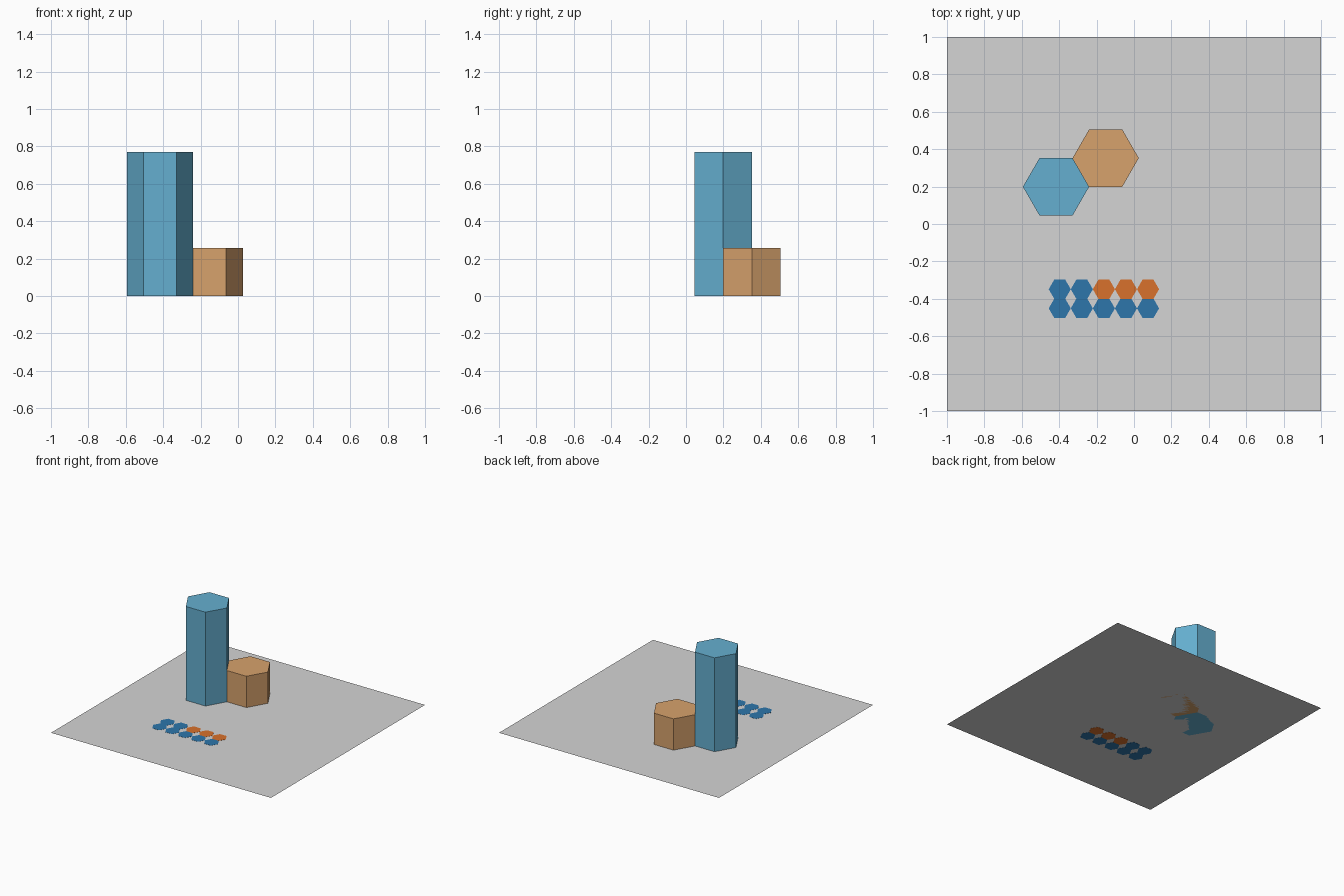
import bpy, bmesh, math

if "Cube" in bpy.data.objects:
    bpy.data.objects.remove(bpy.data.objects["Cube"])


def material(name, rgb):
    m = bpy.data.materials.new(name)
    m.diffuse_color = (*rgb, 1.0)
    m.use_nodes = True
    m.node_tree.nodes["Principled BSDF"].inputs["Base Color"].default_value = m.diffuse_color
    return m


GREY = material("light grey", (0.66, 0.66, 0.66))
SKY = material("sky blue", (0.13, 0.43, 0.63))
TAN = material("tan", (0.68, 0.36, 0.15))
BLUE = material("deep blue", (0.026, 0.18, 0.41))
ORANGE = material("orange", (0.69, 0.165, 0.025))


def add_object(name, bm, mat):
    me = bpy.data.meshes.new(name)
    bmesh.ops.recalc_face_normals(bm, faces=bm.faces)
    bm.to_mesh(me)
    bm.free()
    me.materials.append(mat)
    ob = bpy.data.objects.new(name, me)
    bpy.context.collection.objects.link(ob)
    return ob


def hex_prism(name, x, y, radius, z0, z1, mat):
    """Closed hexagonal prism with points along x."""
    bm = bmesh.new()
    ring = [bm.verts.new((x + radius * math.cos(i * math.pi / 3),
                          y + radius * math.sin(i * math.pi / 3), z0))
            for i in range(6)]
    base = bm.faces.new(ring)
    top = bmesh.ops.extrude_face_region(bm, geom=[base], use_keep_orig=True)
    verts = [g for g in top["geom"] if isinstance(g, bmesh.types.BMVert)]
    bmesh.ops.translate(bm, verts=verts, vec=(0, 0, z1 - z0))
    return add_object(name, bm, mat)


# Base sheet
bm = bmesh.new()
bmesh.ops.create_grid(bm, x_segments=1, y_segments=1, size=1.0)
add_object("base_sheet", bm, GREY)

# Two neighbouring hexagonal columns
R = 0.177
hex_prism("tall_column", -0.417, 0.199, R, 0, 0.771, SKY)
hex_prism("short_column", -0.417 + 1.5 * R, 0.199 + R * math.sqrt(3) / 2,
          R, 0, 0.257, TAN)

# Painted rows of small hexagons, visible on both sides of the sheet
r = R / 3
for row in range(2):
    for col in range(5):
        mat = ORANGE if row == 1 and col >= 2 else BLUE
        hex_prism(f"tile_{row}_{col}", -0.397 + col * 2 * r,
                  -0.451 + row * r * math.sqrt(3), r, -0.001, 0.001, mat)
